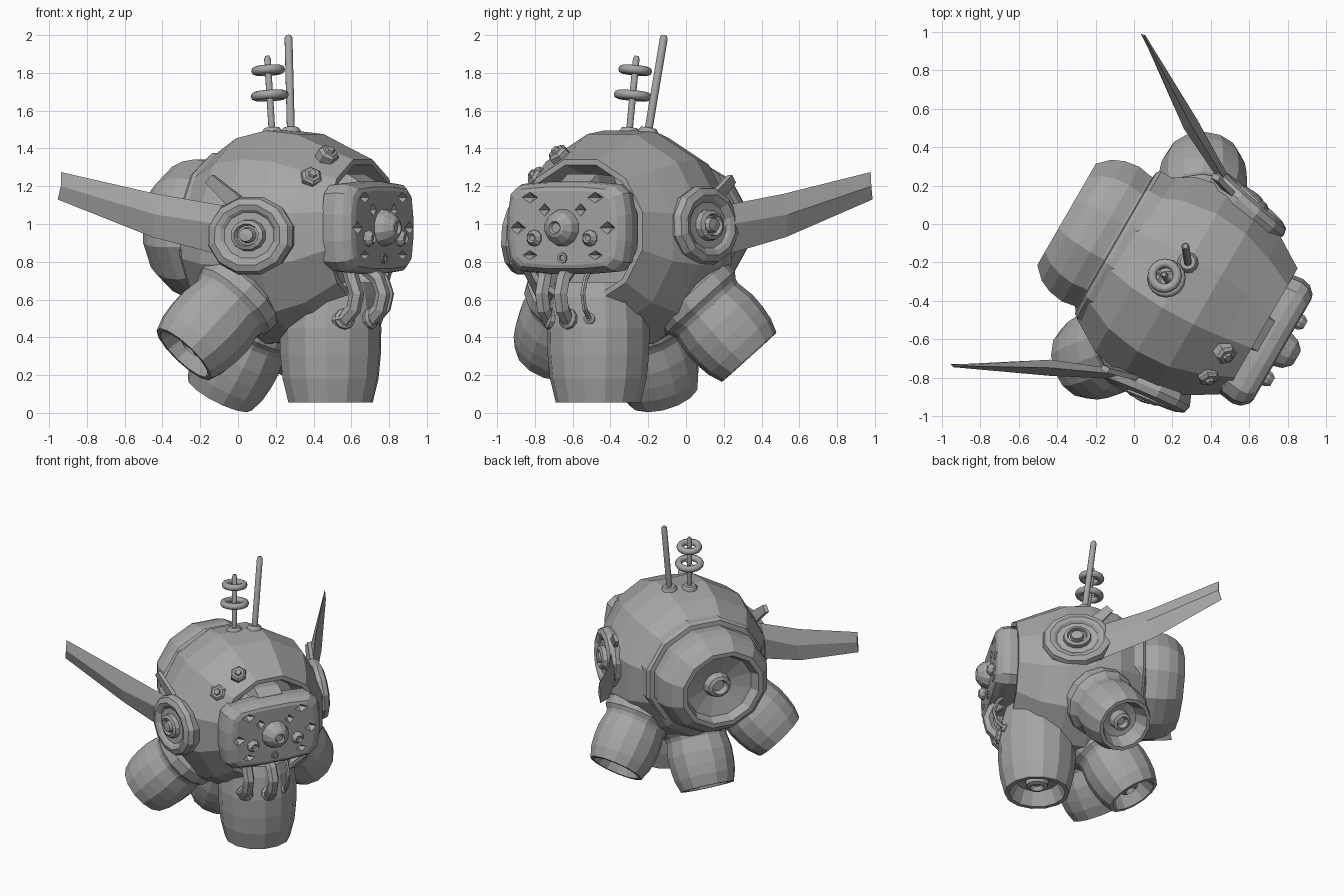
import bpy, bmesh, math
from mathutils import Vector, Matrix

if "Cube" in bpy.data.objects:
    bpy.data.objects.remove(bpy.data.objects["Cube"])

# Local frame: +x is where the robot looks, +y its left; M turns it into place
M = Matrix.Translation((0.25, -0.32, 0)) @ Matrix.Rotation(math.radians(-30), 4, 'Z')
CZ = 0.93
grey = bpy.data.materials.new("plain_grey")
grey.diffuse_color = (0.38, 0.38, 0.38, 1)
grey.use_nodes = True
grey.node_tree.nodes["Principled BSDF"].inputs["Base Color"].default_value = grey.diffuse_color


def loft(bm, rings):
    rows = [[bm.verts.new(p) for p in ring] for ring in rings]
    n = len(rows[0])
    for a, b in zip(rows, rows[1:]):
        for i in range(n):
            j = (i + 1) % n
            bm.faces.new((a[i], a[j], b[j], b[i]))
    for row in (rows[0], rows[-1]):
        if (row[0].co - row[n // 2].co).length > 1e-4:
            bm.faces.new(row)


def lathe(bm, profile, origin, axis, n=12, sx=1, sy=1, phase=0.5):
    q = Vector(axis).to_track_quat('Z', 'Y')
    o = Vector(origin)
    loft(bm, [[o + q @ Vector((r * sx * math.cos(2 * math.pi * (i + phase) / n),
                               r * sy * math.sin(2 * math.pi * (i + phase) / n), t))
               for i in range(n)] for r, t in profile])


def finish(bm, name, smooth=None):
    bmesh.ops.remove_doubles(bm, verts=bm.verts, dist=1e-5)
    bmesh.ops.recalc_face_normals(bm, faces=bm.faces)
    me = bpy.data.meshes.new(name)
    bm.to_mesh(me)
    bm.free()
    ob = bpy.data.objects.new(name, me)
    bpy.context.collection.objects.link(ob)
    me.materials.append(grey)
    ob.matrix_world = M
    if smooth:
        bpy.ops.object.select_all(action='DESELECT')
        ob.select_set(True)
        bpy.context.view_layer.objects.active = ob
        bpy.ops.object.shade_smooth_by_angle(angle=math.radians(smooth))
    return ob


def turned(name, profile, origin, axis, smooth=None, **kw):
    bm = bmesh.new()
    lathe(bm, profile, origin, axis, **kw)
    return finish(bm, name, smooth)


# Faceted ball body with a round socket at the front, set slightly high
R = 0.585
shell = [(R * math.sin(math.radians(a)), R * math.cos(math.radians(a)))
         for a in (57, 75, 93, 112, 132, 155, 180)]
bm = bmesh.new()
lathe(bm, [(0, 0.26), (0.335, 0.26), (0.36, 0.475), (0.39, 0.475)] + shell, (0, 0, CZ), (1, 0, 0))
for v in bm.verts:
    if v.co.x > 0.4:
        v.co.z += 0.035
finish(bm, "body")

# Rear engine with a front collar and a shallow bowl behind
turned("rear_engine", [
    (0, 0.26), (0.44, 0.26), (0.455, 0.3), (0.455, 0.39), (0.44, 0.41), (0.405, 0.415),
    (0.405, 0.43), (0.418, 0.5), (0.405, 0.58), (0.375, 0.645), (0.315, 0.705), (0.28, 0.705),
    (0.25, 0.64), (0.1, 0.6), (0.085, 0.65), (0.06, 0.66), (0.045, 0.62), (0, 0.62)],
    (0, 0.02, 0.975), (-1, 0, 0), sx=1.0, sy=0.91)


# Four downward thrusters
def thruster(name, start, end, r, collar=True):
    a, b = Vector(start), Vector(end)
    h = (b - a).length
    top = [(0, -0.12), (0.9 * r, -0.12), (1.06 * r, -0.08), (1.06 * r, -0.01), (0.96 * r, 0.02)] \
        if collar else [(0, 0), (0.85 * r, 0)]
    barrel = [(0.93 * r, 0.12 * h), (r, 0.38 * h), (0.99 * r, 0.6 * h), (0.945 * r, 0.8 * h), (0.83 * r, h),
              (0.72 * r, h), (0.55 * r, h - 0.1), (0.3 * r, h - 0.11), (0.28 * r, h - 0.05),
              (0.18 * r, h - 0.04), (0.12 * r, h - 0.07), (0, h - 0.07)]
    turned(name, top + barrel, a, b - a, n=14)


thruster("front_thruster", (0.28, -0.005, 0.69), (0.28, -0.005, 0.055), 0.272, False)
thruster("rear_thruster", (-0.2, 0, 0.44), (-0.4, 0, 0.1), 0.23)
thruster("left_thruster", (-0.11, 0.4, 0.575), (-0.232, 0.622, 0.295), 0.235)
thruster("right_thruster", (-0.09, -0.397, 0.585), (-0.265, -0.612, 0.31), 0.235)

for s, side in ((1, "left"), (-1, "right")):
    # Ear disc with stepped rings
    turned(side + "_ear", [
        (0, -0.12), (0.18, -0.12), (0.2, -0.05), (0.213, 0), (0.2, 0.035), (0.165, 0.05),
        (0.14, 0.04), (0.125, 0.025), (0.085, 0.025), (0.08, 0.055), (0.06, 0.065),
        (0.053, 0.04), (0.042, 0.04), (0.035, 0.07), (0, 0.075)],
        (0.1 - 0.01 * s, 0.545 * s - 0.01, 0.965 + 0.027 * s), (0.16 + 0.04 * s, s, 0.06), n=12, sx=1.17)

    # Swept wing, diamond in section
    bm = bmesh.new()
    loft(bm, [[Vector((f, l * s + 0.035 * k, zt)), Vector((f + 0.47 * w, (l + 0.88 * w) * s + 0.035 * k, zm)),
               Vector((f - 0.02, l * s + 0.035 * k, zb)), Vector((f - 0.47 * w, (l - 0.88 * w) * s + 0.035 * k, zm))]
              for f, l, zt, zm, zb, w, k in ((0.04, 0.52, 1.08, 0.98, 0.81, 0.02, 0),
                                             (-0.38, 0.73, 1.16, 1.05, 0.93, 0.042, 0.5),
                                             (-0.82, 0.99, 1.275, 1.2, 1.13, 0.007, 1))])
    finish(bm, side + "_wing")

    # Small flat blade above the ear, leaning back
    bm = bmesh.new()
    loft(bm, [[(f + w * i, (y + 0.014 * j) * s, z + w * i)
               for i, j in ((1, 1), (1, -1), (-1, -1), (-1, 1))]
              for f, y, z, w in ((0.06, 0.52, 1.06, 0.03), (0.0, 0.535, 1.12, 0.03),
                                 (-0.13, 0.575, 1.24, 0.02))])
    finish(bm, side + "_ear_blade")

# Face plate: rounded outline in layers
quad = [(0.372, 0.07), (0.352, 0.185), (0.295, 0.232), (0.12, 0.245)]
outline = quad + [(-y, z) for y, z in quad[::-1]]
outline += [(-y, -z) for y, z in outline]
FY = -0.028
bm = bmesh.new()
loft(bm, [[(x, y * k + FY, z * k + 0.98) for y, z in outline]
          for x, k in ((0.42, 0.82), (0.45, 0.97), (0.53, 1), (0.575, 0.97), (0.61, 0.88), (0.618, 0.8))])
face = finish(bm, "face_plate")

# Diamond dents cut into the face
bm = bmesh.new()
for y, z, w, h in ((0.275, 0.98, 0.05, 0.035), (0.2, 1.14, 0.05, 0.03),
                   (0.2, 0.835, 0.045, 0.025), (0.11, 1.075, 0.035, 0.035)):
    for s in (1, -1):
        lathe(bm, [(0, -0.05), (1, 0), (0, 0.05)], (0.62, y * s + FY, z), (1, 0, 0),
              n=4, sx=w, sy=h, phase=0)
cutter = finish(bm, "dent_cutter")
cutter.hide_render = True
mod = face.modifiers.new("dents", 'BOOLEAN')
mod.object, mod.operation, mod.solver = cutter, 'DIFFERENCE', 'EXACT'
bpy.context.view_layer.objects.active = face
bpy.ops.object.modifier_apply(modifier=mod.name)
bpy.data.objects.remove(cutter)

# Eyes and mouth ring
turned("main_eye", [(0, -0.03), (0.1, -0.03), (0.1, 0.015), (0.085, 0.06), (0.05, 0.095),
                    (0.035, 0.1), (0.025, 0.085), (0, 0.085)], (0.605, FY, 0.98), (1, 0, 0))
for s, side in ((1, "left"), (-1, "right")):
    turned(side + "_eye", [(0, -0.03), (0.045, -0.03), (0.043, 0.02), (0.025, 0.045),
                           (0.015, 0.035), (0, 0.035)], (0.612, 0.17 * s + FY, 0.925), (1, 0, 0), n=10)
turned("mouth_ring", [(0, -0.02), (0.032, -0.02), (0.028, 0.015), (0.016, 0.015), (0.014, 0.004),
                      (0, 0.004)], (0.612, FY, 0.82), (1, 0, 0), n=10)

# Neck core and the bridge above the face
turned("neck_core", [(0.2, 0.2), (0.2, 0.45)], (0, 0, 0.98), (1, 0, 0), n=8)
bm = bmesh.new()
loft(bm, [[(x, -0.12, z - 0.07), (x, 0.1, z - 0.07), (x, 0.08, z), (x, -0.1, z)]
          for x, z in ((0.22, 1.25), (0.44, 1.265), (0.51, 1.225))])
finish(bm, "neck_bridge")


# Hoses from the face down to the front thruster
def hose(name, pts, r):
    cu = bpy.data.curves.new(name, 'CURVE')
    cu.dimensions = '3D'
    cu.bevel_depth, cu.bevel_resolution, cu.use_fill_caps = r, 1, True
    sp = cu.splines.new('POLY')
    sp.points.add(len(pts) - 1)
    for p, c in zip(sp.points, pts):
        p.co = (*c, 1)
    sp.use_smooth = False
    ob = bpy.data.objects.new(name, cu)
    cu.materials.append(grey)
    bpy.context.collection.objects.link(ob)
    ob.matrix_world = M


for i, (y, x, r) in enumerate(((-0.195, 0.48, 0.04), (-0.04, 0.55, 0.04), (0.085, 0.53, 0.014))):
    hose("hose_%d" % (i + 1), [(0.5, y, 0.78), (x + 0.04, y, 0.71), (x + 0.07, y, 0.63),
                               (x + 0.05, y, 0.55), (x, y, 0.5), (x - 0.06, y, 0.49)], r)
    turned("hose_socket_%d" % (i + 1), [(0, -0.07), (r + 0.016, -0.07), (r + 0.016, 0.0),
                                        (r, 0.012), (0, 0.012)], (x, y, 0.5),
           (x - 0.28, y, 0.06), n=10)

# Hexagonal bolts on the forehead
for i, (x, y, z) in enumerate(((0.375, -0.195, 1.37), (0.357, -0.342, 1.25))):
    turned("forehead_bolt_%d" % (i + 1), [(0, -0.08), (0.058, -0.08), (0.058, 0.01), (0.042, 0.025),
                                          (0.026, 0.025), (0.02, 0.04), (0, 0.04)],
           (x, y, z), (x, y, z - CZ), n=6)


# Antennas
def antenna(name, base, tip, r):
    b, t = M.inverted() @ Vector(base), M.inverted() @ Vector(tip)
    h = (t - b).length
    turned(name, [(0, -0.06), (0.055, -0.06), (0.055, 0.0), (0.04, 0.02), (r, 0.02), (r, h - 0.015),
                  (0.6 * r, h), (0, h)], b, t - b, smooth=40, n=12)
    return b, t


antenna("tall_antenna", (0.28, -0.2, 1.49), (0.267, -0.115, 2.0), 0.021)
b, t = antenna("ringed_antenna", (0.18, -0.3, 1.49), (0.155, -0.262, 1.89), 0.018)
for i, (k, r) in enumerate(((0.475, 0.077), (0.81, 0.066))):
    ring = [(r + 0.024 * math.cos(a), 0.024 * math.sin(a))
            for a in [j * math.pi / 4 for j in range(9)]]
    o = b.lerp(t, k)
    bm = bmesh.new()
    lathe(bm, ring, o, t - b, n=16)
    bmesh.ops.delete(bm, geom=[f for f in bm.faces if len(f.verts) > 4], context='FACES_ONLY')
    finish(bm, "antenna_ring_%d" % (i + 1), 60)
    # Cross spoke holding the ring on the rod
    turned("antenna_spoke_%d" % (i + 1), [(0.01, -r), (0.01, r)], o, (1, 0, 0), n=6)
